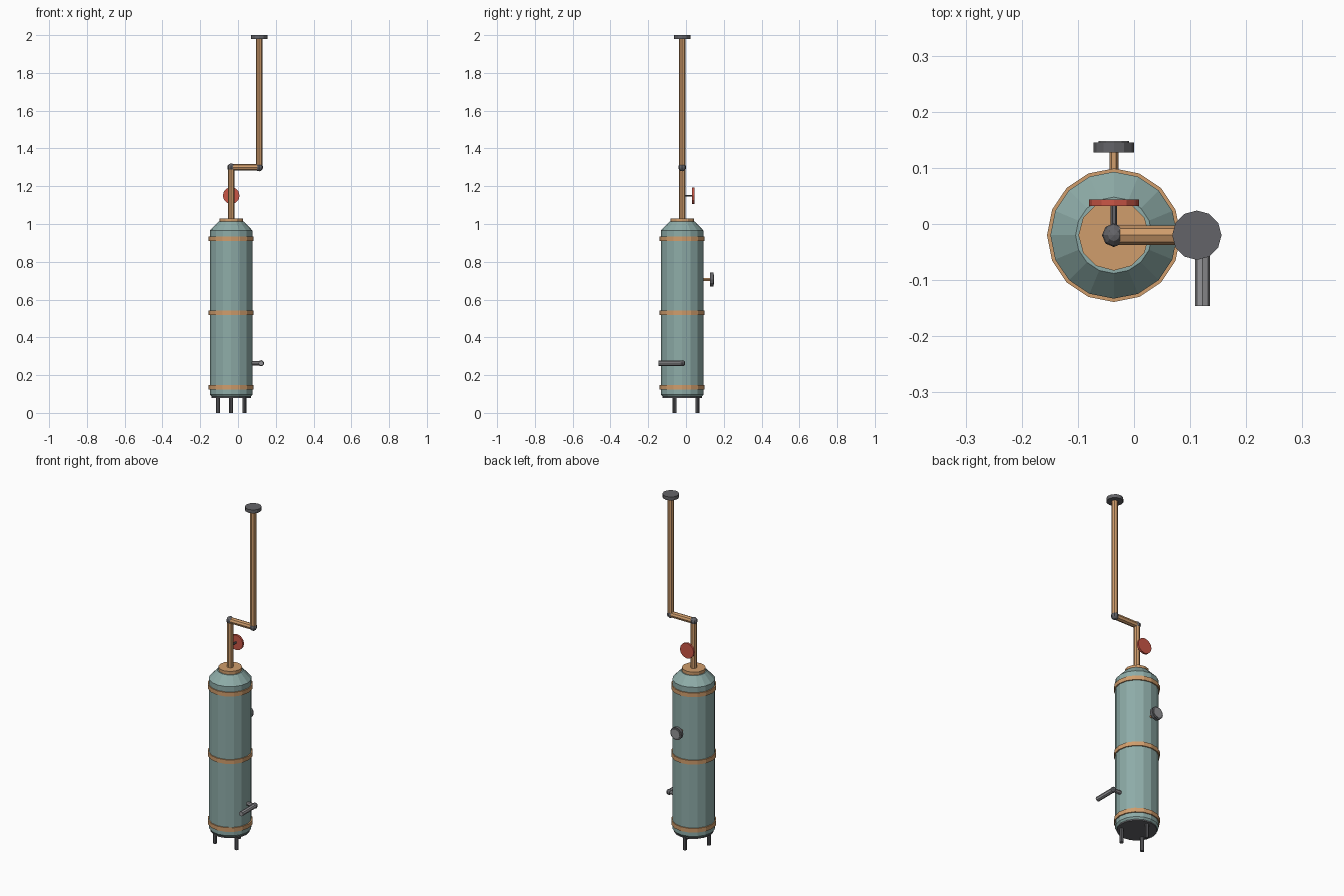
import bpy, math
from mathutils import Vector

if "Cube" in bpy.data.objects:
    bpy.data.objects.remove(bpy.data.objects["Cube"])


def material(name, rgb):
    m = bpy.data.materials.new(name)
    lin = [((c / 255 + 0.055) / 1.055) ** 2.4 for c in rgb]
    m.diffuse_color = (*lin, 1)
    m.use_nodes = True
    m.node_tree.nodes["Principled BSDF"].inputs["Base Color"].default_value = m.diffuse_color
    return m


TEAL = material("teal paint", (142, 172, 168))
COPPER = material("copper", (208, 157, 108))
DARK = material("dark iron", (100, 100, 104))
STEEL = material("grey steel", (148, 148, 151))
RED = material("red paint", (202, 86, 70))

CX, CY = -0.036, -0.02     # tank axis
PX = 0.112                 # upper pipe x


def lathe(name, profile, sides, mat, start=(0, 0, 0), axis=(0, 0, 1)):
    """Closed solid of revolution from (radius, distance along axis) points."""
    rot = Vector((0, 0, 1)).rotation_difference(Vector(axis))
    verts, faces = [], []
    for r, h in profile:
        for i in range(sides):
            a = 2 * math.pi * i / sides
            verts.append(rot @ Vector((r * math.cos(a), r * math.sin(a), h)) + Vector(start))
    n = len(profile)
    for k in range(n - 1):
        for i in range(sides):
            j = (i + 1) % sides
            faces.append((k * sides + i, k * sides + j, (k + 1) * sides + j, (k + 1) * sides + i))
    faces.append(tuple(reversed(range(sides))))
    faces.append(tuple(range((n - 1) * sides, n * sides)))
    mesh = bpy.data.meshes.new(name)
    mesh.from_pydata(verts, [], faces)
    mesh.materials.append(mat)
    obj = bpy.data.objects.new(name, mesh)
    bpy.context.collection.objects.link(obj)
    return obj


def rod(name, a, b, r, sides, mat):
    d = Vector(b) - Vector(a)
    return lathe(name, [(r, 0), (r, d.length)], sides, mat, a, d.normalized())


def joint(name, loc, r, mat):
    bpy.ops.mesh.primitive_uv_sphere_add(segments=8, ring_count=6, radius=r, location=loc)
    obj = bpy.context.object
    obj.name = name
    obj.data.materials.append(mat)


# Tank with chamfered foot and conical shoulder
lathe("tank", [(0.104, 0.086), (0.113, 0.098), (0.113, 0.965), (0.068, 1.012)], 16, TEAL, (CX, CY, 0))
lathe("tank_base", [(0.105, 0.08), (0.105, 0.088)], 16, DARK, (CX, CY, 0))
lathe("top_collar", [(0.063, 1.005), (0.063, 1.03)], 12, COPPER, (CX, CY, 0))

# Hoops around the tank
for i, z in enumerate((0.135, 0.53, 0.922)):
    lathe(f"hoop_{i + 1}", [(0.119, z - 0.012), (0.119, z + 0.012)], 16, COPPER, (CX, CY, 0))

# Three legs
for i in range(3):
    a = math.radians(90 + 120 * i)
    x, y = CX + 0.08 * math.cos(a), CY + 0.08 * math.sin(a)
    rod(f"leg_{i + 1}", (x, y, 0), (x, y, 0.085), 0.0105, 8, DARK)

# Pipe run with elbows and ceiling flange
rod("lower_pipe", (CX, CY, 1.02), (CX, CY, 1.3), 0.0175, 8, COPPER)
rod("cross_pipe", (CX, CY, 1.3), (PX, CY, 1.3), 0.0175, 8, COPPER)
rod("upper_pipe", (PX, CY, 1.3), (PX, CY, 1.985), 0.0175, 8, COPPER)
joint("elbow_left", (CX, CY, 1.3), 0.021, DARK)
joint("elbow_right", (PX, CY, 1.3), 0.021, DARK)
rod("top_flange", (PX, CY, 1.98), (PX, CY, 2.0), 0.044, 12, DARK)

# Valve wheel behind the lower pipe
rod("valve_stem", (CX, CY, 1.15), (CX, 0.036, 1.15), 0.0055, 6, DARK)
rod("valve_wheel", (CX, 0.032, 1.15), (CX, 0.044, 1.15), 0.0445, 12, RED)

# Gauge on the back of the tank
rod("gauge_stub", (CX, 0.08, 0.706), (CX, 0.13, 0.706), 0.008, 6, COPPER)
rod("gauge_case", (CX, 0.127, 0.706), (CX, 0.145, 0.706), 0.036, 12, DARK)
rod("gauge_dial", (CX, 0.144, 0.706), (CX, 0.148, 0.706), 0.027, 12, STEEL)

# Drain spout on the right side
rod("spout_stub", (0.06, CY, 0.263), (0.122, CY, 0.263), 0.011, 8, STEEL)
rod("spout", (0.122, CY, 0.263), (0.122, -0.146, 0.263), 0.0135, 8, STEEL)
joint("spout_elbow", (0.122, CY, 0.263), 0.016, DARK)
